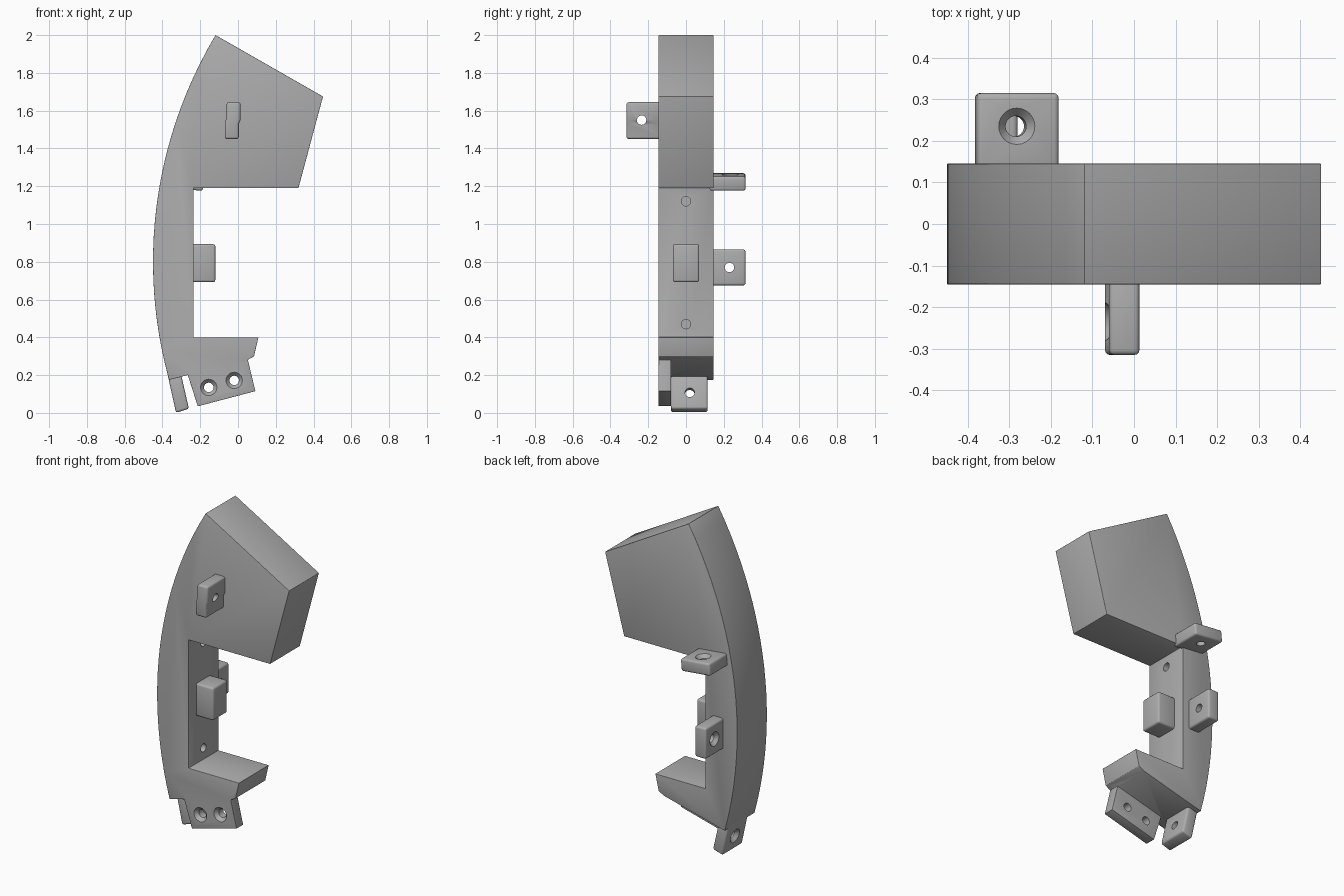
import bpy, bmesh
from math import radians, sqrt
from mathutils import Vector, Matrix

cube = bpy.data.objects.get("Cube")
if cube:
    bpy.data.objects.remove(cube, do_unlink=True)

grey = bpy.data.materials.new("plain grey")
grey.use_nodes = True
grey.diffuse_color = (0.42, 0.42, 0.42, 1)
grey.node_tree.nodes["Principled BSDF"].inputs["Base Color"].default_value = (0.42, 0.42, 0.42, 1)


def finish_mesh(name, bm):
    bmesh.ops.recalc_face_normals(bm, faces=bm.faces)
    mesh = bpy.data.meshes.new(name)
    bm.to_mesh(mesh)
    bm.free()
    mesh.materials.append(grey)
    obj = bpy.data.objects.new(name, mesh)
    bpy.context.collection.objects.link(obj)
    return obj


def prism(name, outline, y0, y1):
    """Extrude an x-z outline along y."""
    bm = bmesh.new()
    face = bm.faces.new([bm.verts.new((x, y0, z)) for x, z in outline])
    new = bmesh.ops.extrude_face_region(bm, geom=[face])["geom"]
    bmesh.ops.translate(bm, vec=(0, y1 - y0, 0),
                        verts=[v for v in new if isinstance(v, bmesh.types.BMVert)])
    return finish_mesh(name, bm)


def rect(x0, x1, z0, z1):
    return [(x0, z0), (x1, z0), (x1, z1), (x0, z1)]


def apply(obj, modifier):
    bpy.ops.object.select_all(action="DESELECT")
    bpy.context.view_layer.objects.active = obj
    obj.select_set(True)
    bpy.ops.object.modifier_apply(modifier=modifier.name)


def combine(obj, tool, operation):
    mod = obj.modifiers.new("combine", "BOOLEAN")
    mod.operation, mod.solver, mod.object = operation, "EXACT", tool
    bpy.context.view_layer.update()
    apply(obj, mod)
    bpy.data.objects.remove(tool, do_unlink=True)


def soften(obj, width):
    mod = obj.modifiers.new("rounded edges", "BEVEL")
    mod.width, mod.segments = width, 3
    mod.limit_method, mod.angle_limit = "ANGLE", radians(30)
    apply(obj, mod)


def drill(obj, entry, direction, depth, countersink=True):
    """Cut a round hole, with an optional conical mouth at the entry side."""
    entry, direction = Vector(entry), Vector(direction).normalized()
    turn = direction.to_track_quat("Z", "Y").to_matrix().to_4x4()
    cuts = [(0.025, 0.025, -0.05, depth)]
    if countersink:
        cuts.append((0.052, 0.022, -0.01, 0.025))
    for r1, r2, start, end in cuts:
        bm = bmesh.new()
        place = Matrix.Translation(entry + direction * (start + end) / 2) @ turn
        bmesh.ops.create_cone(bm, cap_ends=True, segments=24, radius1=r1, radius2=r2,
                              depth=end - start, matrix=place)
        cutter = finish_mesh("hole_cutter", bm)
        cutter.hide_render = True
        combine(obj, cutter, "DIFFERENCE")


# Main housing: curved spine, angled head and short foot
HALF = 0.145
radius, centre_z = 2.34, 0.8
spine = []
for i in range(25):
    z = 0.175 + (2.0 - 0.175) * i / 24
    spine.append((radius - 0.45 - sqrt(radius ** 2 - (z - centre_z) ** 2), z))
outline = spine + [(0.45, 1.675), (0.32, 1.19), (-0.235, 1.19), (-0.235, 0.4),
                   (0.108, 0.4), (0.085, 0.3), (0.05, 0.28)]
housing = prism("housing", outline, -HALF, HALF)

# Mounting plate hanging flush with the front of the foot
plate = prism("mounting_plate", [(-0.213, 0.035), (0.092, 0.115), (0.05, 0.29),
                                 (0.03, 0.33), (-0.285, 0.26)], -HALF, -0.08)
combine(housing, plate, "UNION")
bm = bmesh.new()
bm.from_mesh(housing.data)
bmesh.ops.dissolve_limit(bm, angle_limit=radians(0.4), verts=bm.verts, edges=bm.edges)
bm.to_mesh(housing.data)
bm.free()
soften(housing, 0.014)
for x, z in ((-0.155, 0.135), (-0.02, 0.172)):
    drill(housing, (x, -HALF, z), (0, 1, 0), 0.09)
for z in (0.47, 1.12):
    drill(housing, (-0.235, 0, z), (-1, 0, 0), 0.1, countersink=False)

# Block on the inner wall
block = prism("inner_block", rect(-0.26, -0.12, 0.692, 0.893), -0.07, 0.07)
soften(block, 0.012)

# Front tab with a slightly stepped outline
front_tab = prism("front_tab", [(-0.07, 1.45), (0.004, 1.45), (0.004, 1.53), (0.013, 1.55),
                                (0.013, 1.645), (-0.06, 1.645), (-0.06, 1.56), (-0.07, 1.54)],
                  -0.315, -0.125)
soften(front_tab, 0.012)
drill(front_tab, (-0.065, -0.235, 1.55), (1, 0, 0), 0.12)

# Back tabs: one lying nearly flat, one upright
upper_tab = prism("upper_back_tab", [(-0.384, 1.195), (-0.187, 1.175),
                                     (-0.18, 1.25), (-0.377, 1.27)], 0.125, 0.315)
soften(upper_tab, 0.012)
drill(upper_tab, (-0.282, 0.235, 1.26), (-0.1, 0, -1), 0.13)
lower_tab = prism("lower_back_tab", rect(-0.355, -0.28, 0.675, 0.865), 0.125, 0.315)
soften(lower_tab, 0.012)
drill(lower_tab, (-0.355, 0.23, 0.77), (1, 0, 0), 0.13)

# Bottom tab, tilted along the end of the spine
bottom_tab = prism("bottom_tab", [(-0.328, 0.0), (-0.26, 0.022), (-0.305, 0.22), (-0.372, 0.2)],
                   -0.08, 0.115)
soften(bottom_tab, 0.012)
drill(bottom_tab, (-0.348, 0.02, 0.092), (0.97, 0, 0.22), 0.13)

# Smooth shading with crisp corners
for obj in (housing, block, front_tab, upper_tab, lower_tab, bottom_tab):
    bpy.ops.object.select_all(action="DESELECT")
    bpy.context.view_layer.objects.active = obj
    obj.select_set(True)
    bpy.ops.object.shade_smooth_by_angle(angle=radians(35))
